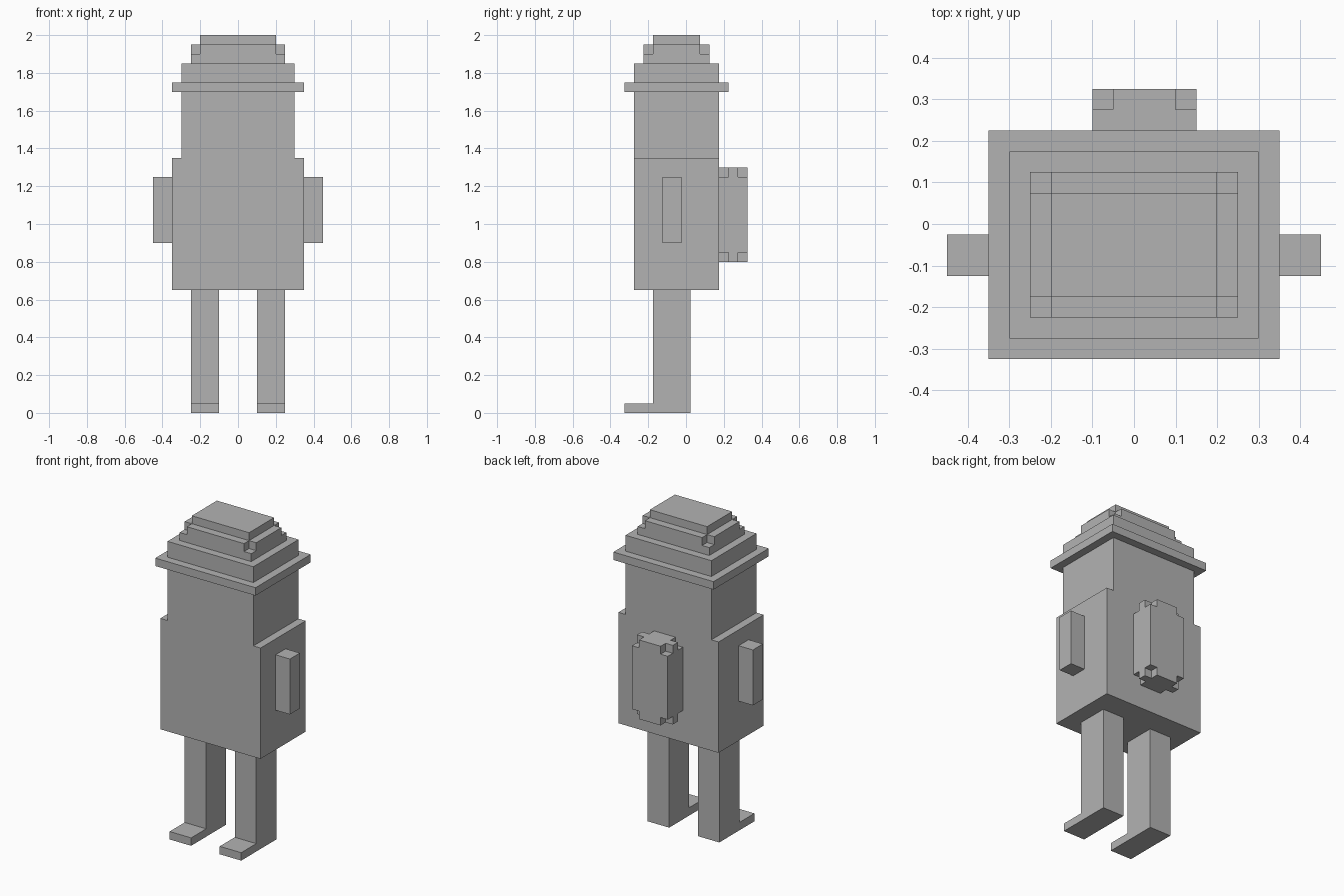
import bpy
import bmesh
from itertools import product
from mathutils import Vector

if "Cube" in bpy.data.objects:
    bpy.data.objects.remove(bpy.data.objects["Cube"])

# Single flat grey
GREY = (0.45, 0.45, 0.45, 1.0)
grey = bpy.data.materials.new("plain_grey")
grey.use_nodes = True
grey.diffuse_color = GREY
grey.node_tree.nodes["Principled BSDF"].inputs["Base Color"].default_value = GREY


def finish(name, bm):
    bmesh.ops.recalc_face_normals(bm, faces=bm.faces)
    mesh = bpy.data.meshes.new(name)
    bm.to_mesh(mesh)
    bm.free()
    mesh.materials.append(grey)
    obj = bpy.data.objects.new(name, mesh)
    bpy.context.collection.objects.link(obj)
    return obj


def extrude(name, outline, offset):
    """Extrude a closed outline of 3D points along an offset."""
    bm = bmesh.new()
    face = bm.faces.new([bm.verts.new(p) for p in outline])
    result = bmesh.ops.extrude_face_region(bm, geom=[face], use_keep_orig=True)
    moved = [g for g in result["geom"] if isinstance(g, bmesh.types.BMVert)]
    bmesh.ops.translate(bm, verts=moved, vec=Vector(offset))
    return finish(name, bm)


def box(name, x, y, z):
    outline = [(x[0], y[0], z[0]), (x[1], y[0], z[0]),
               (x[1], y[1], z[0]), (x[0], y[1], z[0])]
    return extrude(name, outline, (0, 0, z[1] - z[0]))


def blocks(name, cuts, keep):
    """Outer skin of the grid cells that pass the keep rule."""
    bm = bmesh.new()
    sizes = [len(c) - 1 for c in cuts]
    filled = {c for c in product(*map(range, sizes)) if keep(*c)}
    for cell in filled:
        for axis, side in product(range(3), (0, 1)):
            near = list(cell)
            near[axis] += 2 * side - 1
            if tuple(near) in filled:
                continue
            corners = []
            for step in ((0, 0), (1, 0), (1, 1), (0, 1)):
                index = list(cell)
                index[axis] += side
                index[(axis + 1) % 3] += step[0]
                index[(axis + 2) % 3] += step[1]
                corners.append(bm.verts.new([cuts[a][index[a]] for a in range(3)]))
            bm.faces.new(corners)
    bmesh.ops.remove_doubles(bm, verts=bm.verts, dist=0.0001)
    bmesh.ops.recalc_face_normals(bm, faces=bm.faces)
    bmesh.ops.dissolve_limit(bm, angle_limit=0.01, verts=bm.verts, edges=bm.edges)
    return finish(name, bm)


FRONT, BACK = -0.275, 0.175

# Torso and head: one stepped profile
half = [(0.35, 0.65), (0.35, 1.35), (0.3, 1.35), (0.3, 1.7)]
outline = half + [(-x, z) for x, z in reversed(half)]
extrude("torso_and_head", [(x, FRONT, z) for x, z in outline], (0, BACK - FRONT, 0))

# Stepped hat
box("hat_brim", (-0.35, 0.35), (FRONT - 0.05, BACK + 0.05), (1.7, 1.75))
box("hat_lower_tier", (-0.3, 0.3), (FRONT, BACK), (1.75, 1.85))
blocks("hat_upper_tier",
       [(-0.25, -0.2, 0.2, 0.25), (-0.225, -0.175, 0.075, 0.125), (1.85, 1.9, 1.95)],
       lambda i, j, k: k == 0 or i == 1 or j == 1)
box("hat_top", (-0.2, 0.2), (-0.175, 0.075), (1.95, 2.0))

# Backpack with all eight corners notched
blocks("backpack",
       [(-0.1, -0.05, 0.1, 0.15), (BACK, 0.225, 0.275, 0.325), (0.8, 0.85, 1.25, 1.3)],
       lambda *cell: 1 in cell)

# Arms, legs and feet on both sides
leg = [(-0.325, 0), (0.025, 0), (0.025, 0.65), (-0.175, 0.65), (-0.175, 0.05), (-0.325, 0.05)]
for side, s in (("left", 1), ("right", -1)):
    box(side + "_arm", (s * 0.35, s * 0.45), (-0.125, -0.025), (0.9, 1.25))
    extrude(side + "_leg_and_foot", [(s * 0.1, y, z) for y, z in leg], (s * 0.15, 0, 0))
